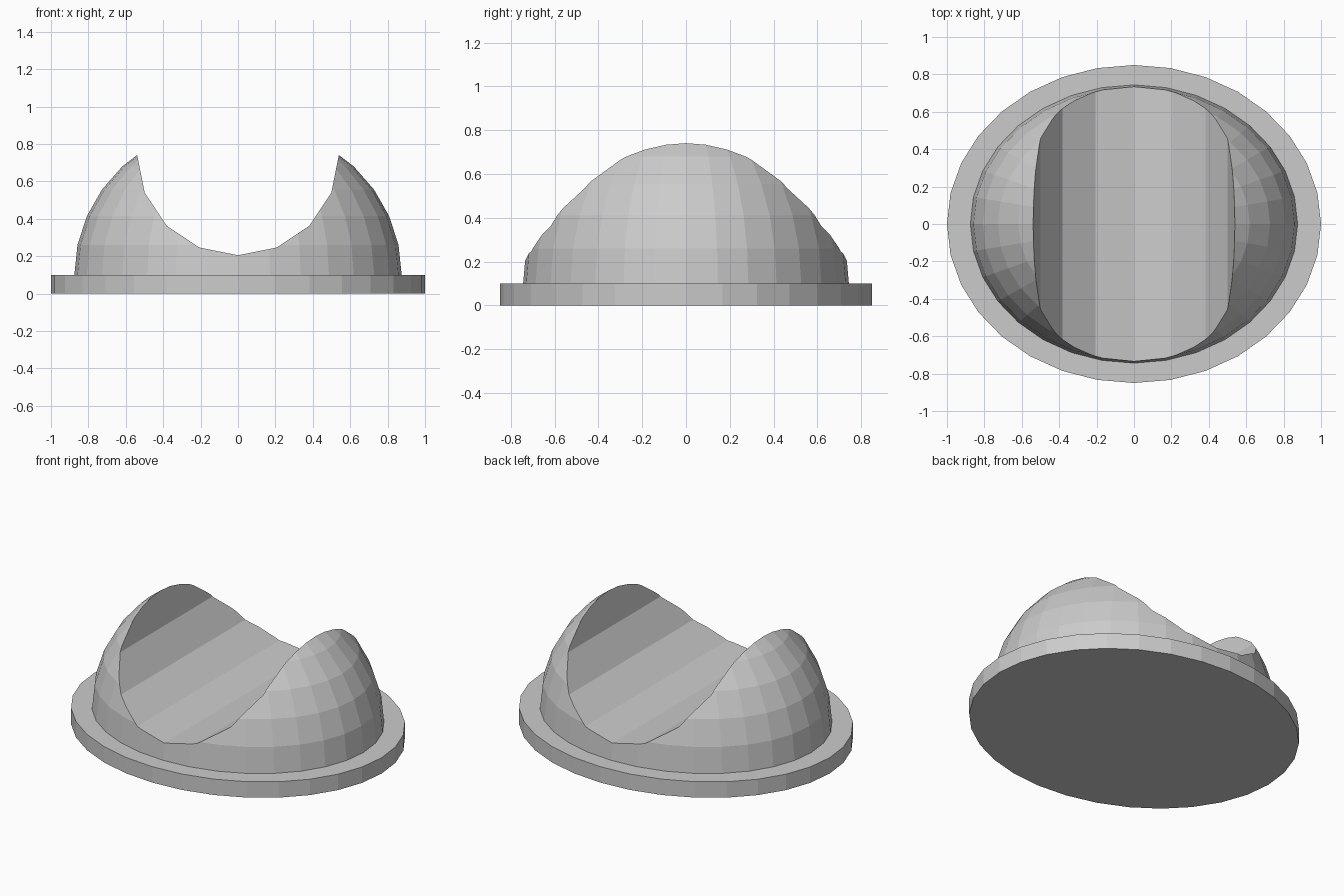
import bpy, bmesh, math
from mathutils import Matrix

if "Cube" in bpy.data.objects:
    bpy.data.objects.remove(bpy.data.objects["Cube"])


def make_object(name, bm):
    bmesh.ops.recalc_face_normals(bm, faces=bm.faces)
    mesh = bpy.data.meshes.new(name)
    bm.to_mesh(mesh)
    bm.free()
    obj = bpy.data.objects.new(name, mesh)
    bpy.context.collection.objects.link(obj)
    return obj


def cylinder(name, sides, radius, depth, matrix):
    bm = bmesh.new()
    bmesh.ops.create_cone(bm, cap_ends=True, segments=sides, radius1=radius,
                          radius2=radius, depth=depth, matrix=matrix)
    return make_object(name, bm)


OVAL = 0.85  # depth to width ratio shared by base and dome
BASE_H = 0.1

# Oval base plate
cylinder("base_plate", 32, 1, BASE_H,
         Matrix.Translation((0, 0, BASE_H / 2)) @ Matrix.Diagonal((1, OVAL, 1, 1)))

# Half-ellipsoid dome standing on the plate
bm = bmesh.new()
bmesh.ops.create_uvsphere(bm, u_segments=32, v_segments=16, radius=1)
cut = bmesh.ops.bisect_plane(bm, geom=bm.verts[:] + bm.edges[:] + bm.faces[:], dist=1e-4,
                             plane_co=(0, 0, 0), plane_no=(0, 0, 1), clear_inner=True)
bmesh.ops.holes_fill(bm, edges=[e for e in bm.edges if e.is_boundary], sides=0)
bm.transform(Matrix.Translation((0, 0, BASE_H)) @ Matrix.Diagonal((0.875, 0.875 * OVAL, 0.82, 1)))
dome = make_object("cradle_dome", bm)

# Round trough running front to back, plus clearance for the dome's crown
trough = cylinder("trough_cutter", 16, 0.54, 3,
                  Matrix.Translation((0, 0, 0.745)) @ Matrix.Rotation(math.pi / 2, 4, 'X'))
mod = dome.modifiers.new("trough", 'BOOLEAN')
mod.operation = 'DIFFERENCE'
mod.solver = 'EXACT'
mod.object = trough
bpy.context.view_layer.objects.active = dome
bpy.ops.object.modifier_apply(modifier=mod.name)
bpy.data.objects.remove(trough)
